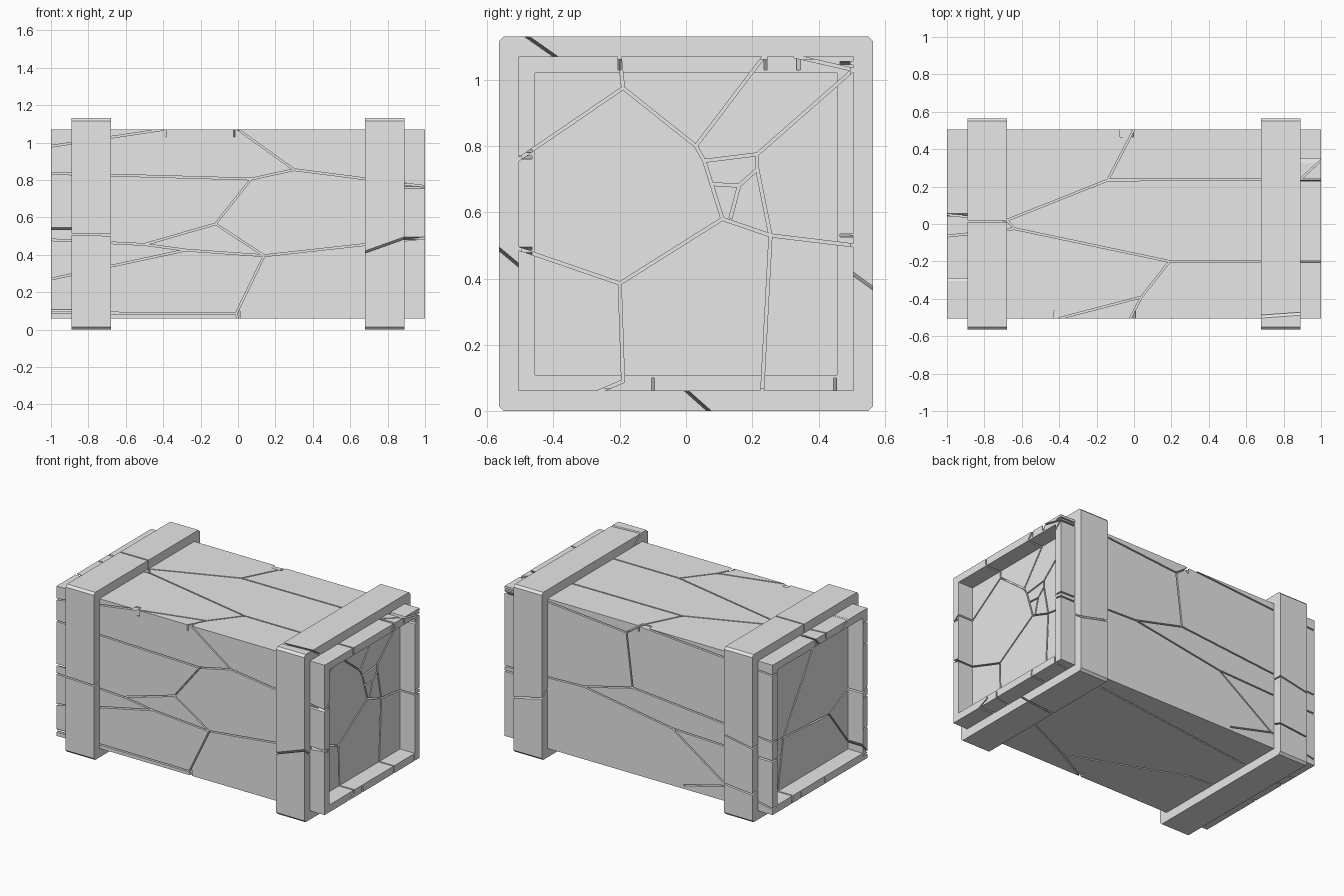
import bpy, bmesh
from mathutils import Vector

if "Cube" in bpy.data.objects:
    bpy.data.objects.remove(bpy.data.objects["Cube"])

HALF, MID = 0.505, 0.565      # body half width, centre height
BAND = 0.565                  # band half width
GAP = 0.009                   # crack width

stone = bpy.data.materials.new("plain_grey")
stone.use_nodes = True
stone.diffuse_color = (0.8, 0.8, 0.8, 1)
stone.node_tree.nodes["Principled BSDF"].inputs["Base Color"].default_value = (0.8, 0.8, 0.8, 1)


def make_object(name, bm):
    bmesh.ops.recalc_face_normals(bm, faces=bm.faces)
    mesh = bpy.data.meshes.new(name)
    bm.to_mesh(mesh)
    bm.free()
    mesh.materials.append(stone)
    obj = bpy.data.objects.new(name, mesh)
    bpy.context.collection.objects.link(obj)
    return obj


def block(x0, x1, half):
    """Square bar along x, centred on the body axis."""
    bm = bmesh.new()
    bmesh.ops.create_cube(bm, size=1)
    for v in bm.verts:
        v.co = ((x0 + x1) / 2 + v.co.x * (x1 - x0), v.co.y * 2 * half, MID + v.co.z * 2 * half)
    return bm


def end_faces(bm):
    bm.normal_update()
    return [f for f in bm.faces if abs(f.normal.x) > 0.9]


def add_crack(bm, a, b, depth):
    """Thin slab from just outside the surface segment a-b, sunk along depth."""
    along = (b - a).normalized()
    side = along.cross(depth).normalized() * GAP / 2
    out = depth.normalized() * 0.01
    a, b = a - along * 0.004, b + along * 0.004
    rings = []
    for p in (a, b):
        corners = (p - out - side, p - out + side, p + depth + side, p + depth - side)
        rings.append([bm.verts.new(c) for c in corners])
    r, s = rings
    bm.faces.new(r)
    bm.faces.new(s[::-1])
    for i in range(4):
        j = (i + 1) % 4
        bm.faces.new((r[i], s[i], s[j], r[j]))


def crack_lines(bm, place, depth, lines):
    for line in lines:
        points = [Vector(place(u, v)) for u, v in line]
        for a, b in zip(points, points[1:]):
            add_crack(bm, a, b, Vector(depth))


def carve(obj, bm):
    cutter = make_object("crack_cutter", bm)
    cutter.hide_render = True
    mod = obj.modifiers.new("cracks", 'BOOLEAN')
    mod.object = cutter
    mod.operation = 'DIFFERENCE'
    mod.solver = 'EXACT'
    mod.use_self = True
    bpy.context.view_layer.update()
    graph = bpy.context.evaluated_depsgraph_get()
    mesh = bpy.data.meshes.new_from_object(obj.evaluated_get(graph))
    obj.modifiers.clear()
    if len(mesh.polygons) > 6:
        obj.data = mesh
    bpy.data.objects.remove(cutter)


# Body with a recessed panel in each end
bm = block(-1, 1, HALF)
ends = end_faces(bm)
bmesh.ops.inset_individual(bm, faces=ends, thickness=0.07)
for f in ends:
    inward = -0.11 if f.calc_center_median().x > 0 else 0.11
    new = bmesh.ops.extrude_discrete_faces(bm, faces=[f])["faces"][0]
    bmesh.ops.translate(bm, verts=new.verts, vec=(inward, 0, 0))
body = make_object("crate_body", bm)

# Cracks on the body
low, high = MID - HALF, MID + HALF
cuts = bmesh.new()
crack_lines(cuts, lambda u, v: (u, -HALF, v), (0, 0.04, 0), [
    [(-1, .98), (-.4, high)],
    [(-1, .835), (.07, .805), (.3, .855), (1, .765)],
    [(0, high), (.3, .855)],
    [(.07, .805), (-.12, .565), (.14, .395)],
    [(-.12, .565), (-.5, .455)],
    [(-1, .48), (-.5, .455), (-.28, .425), (.14, .395), (1, .49)],
    [(-1, .27), (-.28, .425)],
    [(.14, .395), (-.01, .085)],
    [(-1, .09), (-.01, .085), (0, low)],
])
crack_lines(cuts, lambda u, v: (u, HALF, v), (0, -0.04, 0), [
    [(1, 1.05), (.68, 1.05), (.09, 1.0), (-.01, high)],
    [(-.01, high), (-1, 1.0)],
    [(.09, 1.0), (.045, .64), (-1, .55)],
    [(.045, .64), (.41, .55)],
    [(1, .53), (.41, .55), (-.25, .445), (-1, .42)],
    [(-.25, .445), (-.66, .165), (-1, .1)],
    [(-.34, .085), (-.66, .165)],
])
crack_lines(cuts, lambda u, v: (u, v, high), (0, 0, -0.04), [
    [(-1, .05), (-.68, .02), (-.14, .235), (0, HALF)],
    [(-.14, .235), (1, .24)],
    [(-1, -.065), (-.64, -.025), (.19, -.2), (1, -.2)],
    [(-.68, .02), (-.64, -.025)],
    [(.19, -.2), (.04, -.39), (-.02, -HALF)],
    [(-.4, -HALF), (.04, -.39)],
    [(.89, .24), (1, .34)],
])
crack_lines(cuts, lambda u, v: (u, v, low), (0, 0, 0.04), [
    [(1, -.1), (.68, -.17), (.25, -.37), (0, -HALF)],
    [(.25, -.37), (-.5, -.08), (-1, -.05)],
    [(1, .45), (-1, .2)],
])
crack_lines(cuts, lambda u, v: (1, u, v), (-0.15, 0, 0), [
    [(-HALF, .76), (-.19, .975), (.03, .8), (.055, .755), (.11, .58), (-.2, .385), (-HALF, .49)],
    [(-.19, .975), (-.2, high)],
    [(.03, .8), (.235, high)],
    [(.055, .755), (.215, .775), (HALF, 1.03), (.33, high)],
    [(.215, .775), (.215, .73), (.255, .53)],
    [(.11, .58), (.255, .53), (HALF, .5)],
    [(.255, .53), (.23, low)],
    [(.08, .685), (.16, .68), (.215, .73)],
    [(.16, .68), (.135, .585)],
    [(-.2, .385), (-.19, .09), (-.26, low)],
])
crack_lines(cuts, lambda u, v: (-1, u, v), (0.15, 0, 0), [
    [(HALF, .42), (.235, .45), (-.255, .42), (-HALF, .1)],
    [(-.255, .42), (-HALF, .54)],
    [(.235, .45), (-.075, .925), (-.3, high)],
    [(-.075, .925), (.05, high)],
    [(.235, .45), (.3, low)],
])
carve(body, cuts)


# Bands: chamfered square rings around each end
def band(name, x0, x1, cracks):
    bm = block(x0, x1, BAND)
    long_edges = [e for e in bm.edges if abs(e.verts[0].co.x - e.verts[1].co.x) > 0.1]
    bmesh.ops.bevel(bm, geom=long_edges, offset=0.015, segments=1, affect='EDGES')
    caps = end_faces(bm)
    bmesh.ops.inset_individual(bm, faces=caps, thickness=0.075)
    bmesh.ops.delete(bm, geom=caps, context='FACES')
    bmesh.ops.bridge_loops(bm, edges=[e for e in bm.edges if e.is_boundary])
    obj = make_object(name, bm)
    cuts = bmesh.new()
    for a, b, depth in cracks:
        add_crack(cuts, Vector(a), Vector(b), Vector(depth))
    carve(obj, cuts)


top = 2 * BAND
band("left_band", .68, .89, [
    ((.68, -BAND, .415), (.89, -BAND, .49), (0, .09, -.075)),
    ((.68, BAND, .42), (.89, BAND, .37), (0, -.09, .065)),
    ((.68, -.495, top), (.89, -.48, top), (0, .1, -.07)),
    ((.68, .05, 0), (.89, .07, 0), (0, -.09, .08)),
])
band("right_band", -.89, -.68, [
    ((-.89, -BAND, .51), (-.68, -BAND, .505), (0, .09, 0)),
    ((-.89, BAND, .5), (-.68, BAND, .54), (0, -.09, 0)),
    ((-.89, BAND, .19), (-.68, BAND, .21), (0, -.09, .03)),
    ((-.89, .015, top), (-.68, .015, top), (0, 0, -.09)),
])
